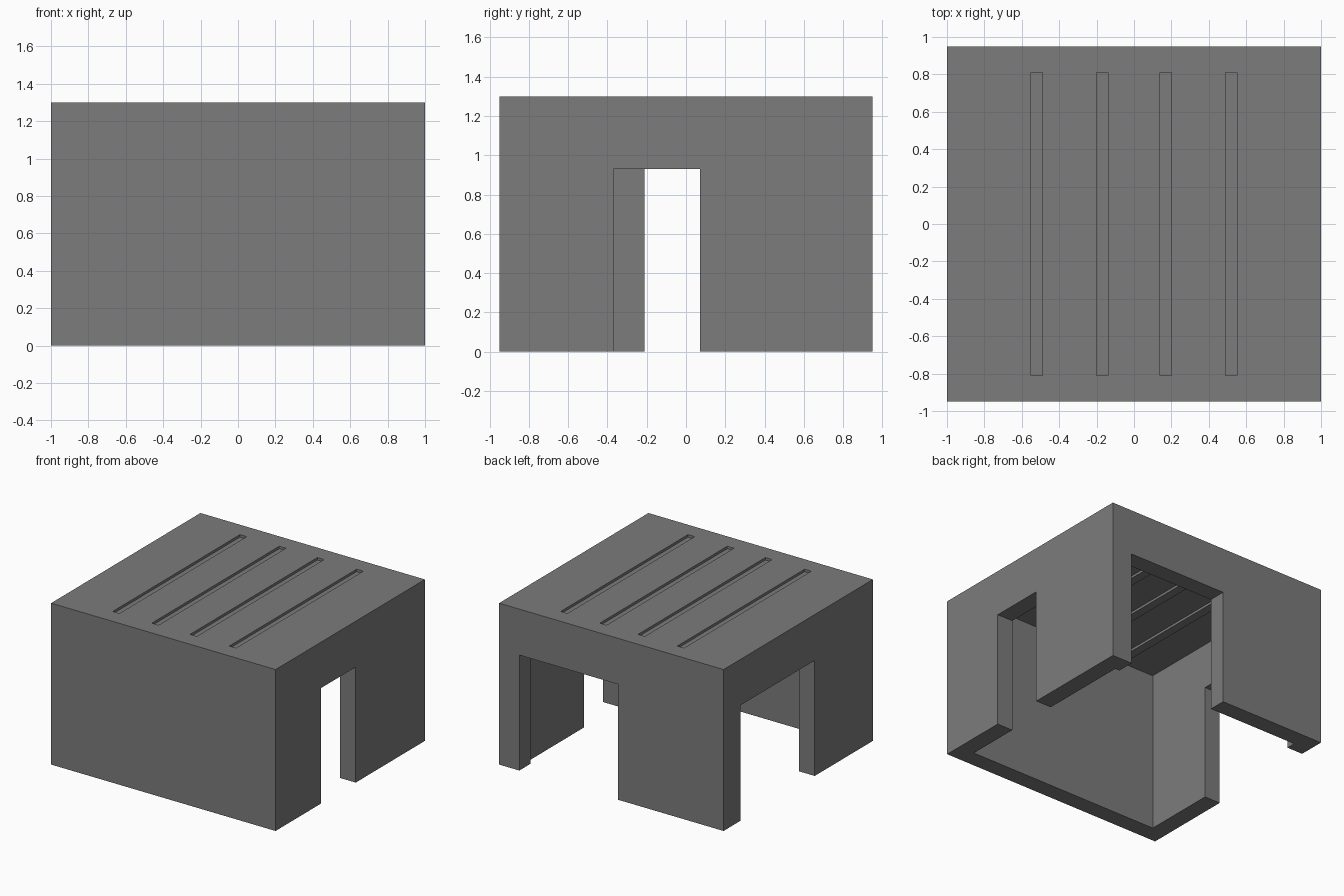
import bpy, bmesh

if "Cube" in bpy.data.objects:
    bpy.data.objects.remove(bpy.data.objects["Cube"])

# Plain grey, the only colour
grey = bpy.data.materials.new("plain grey")
grey.diffuse_color = (0.2, 0.2, 0.2, 1)
grey.use_nodes = True
grey.node_tree.nodes["Principled BSDF"].inputs["Base Color"].default_value = grey.diffuse_color

W, D, H = 1.0, 0.95, 1.30      # half width, half depth, height
T = 0.14                       # wall thickness
DOOR = 0.93                    # opening height
SKIN = 0.005                   # roof sheet thickness
GROOVE = 0.02                  # roof groove depth
GROOVES = [-0.52, -0.17, 0.17, 0.52]
HALF = 0.03                    # half groove width


def prism(name, profile, y0, y1):
    """Extrude an x-z profile along y."""
    bm = bmesh.new()
    face = bm.faces.new([bm.verts.new((x, y0, z)) for x, z in profile])
    ext = bmesh.ops.extrude_face_region(bm, geom=[face])["geom"]
    bmesh.ops.translate(bm, vec=(0, y1 - y0, 0),
                        verts=[v for v in ext if isinstance(v, bmesh.types.BMVert)])
    bmesh.ops.recalc_face_normals(bm, faces=bm.faces)
    mesh = bpy.data.meshes.new(name)
    bm.to_mesh(mesh)
    bm.free()
    mesh.materials.append(grey)
    ob = bpy.data.objects.new(name, mesh)
    bpy.context.collection.objects.link(ob)
    return ob


def box(name, x0, x1, y0, y1, z0, z1):
    return prism(name, [(x0, z0), (x1, z0), (x1, z1), (x0, z1)], y0, y1)


# Outer block
shell = box("building_shell", -W, W, -D, D, 0, H)

# Inner space: its ceiling steps down under each roof groove
top, low = H - SKIN, H - SKIN - GROOVE
profile = [(-W + T, -0.1), (-W + T, top)]
for x in GROOVES:
    a, b = x - HALF - SKIN, x + HALF + SKIN
    profile += [(a, top), (a, low), (b, low), (b, top)]
profile += [(W - T, top), (W - T, -0.1)]
cutters = [prism("inner_space_cutter", profile, -D + T, D - T)]

# Openings in the right, left and back walls
cutters.append(box("right_opening_cutter", W - T - 0.1, W + 0.1, -0.37, 0.07, -0.1, DOOR))
cutters.append(box("left_opening_cutter", -W - 0.1, -W + T + 0.1, -0.21, 0.735, -0.1, DOOR))
cutters.append(box("back_opening_cutter", -0.06, 0.82, D - T - 0.1, D + 0.1, -0.1, DOOR))

# Long grooves pressed into the roof
for i, x in enumerate(GROOVES):
    cutters.append(box(f"roof_groove_cutter_{i}", x - HALF, x + HALF,
                       -D + T, D - T, H - GROOVE, H + 0.1))

# Cut everything out, bake the result and remove the cutters
for c in cutters:
    mod = shell.modifiers.new(c.name, 'BOOLEAN')
    mod.operation = 'DIFFERENCE'
    mod.solver = 'EXACT'
    mod.object = c
    c.hide_render = True
dg = bpy.context.evaluated_depsgraph_get()
baked = bpy.data.meshes.new_from_object(shell.evaluated_get(dg))
shell.modifiers.clear()
shell.data = baked
for c in cutters:
    bpy.data.objects.remove(c)
